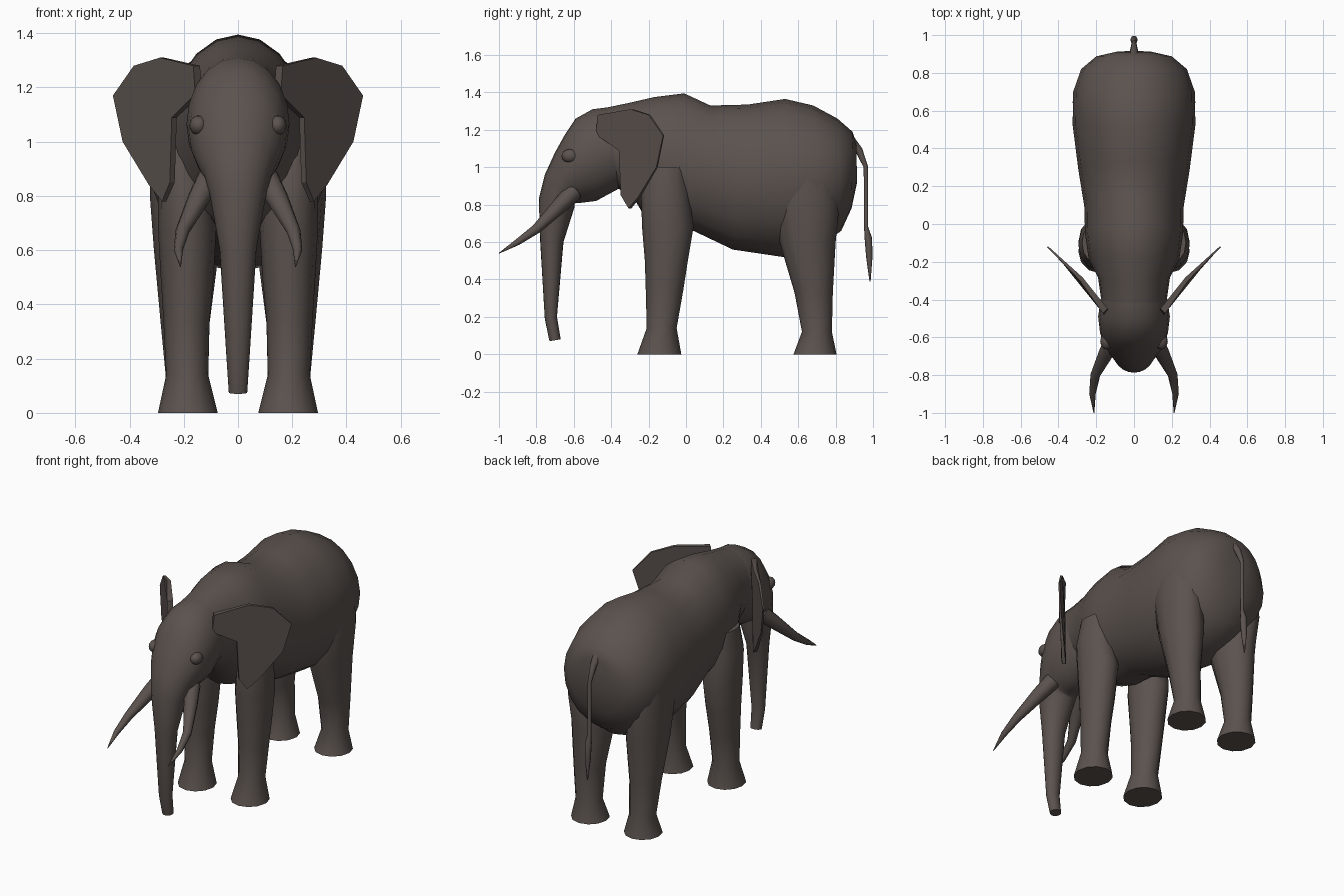
import bpy, math
from mathutils import Vector

if "Cube" in bpy.data.objects:
    bpy.data.objects.remove(bpy.data.objects["Cube"])

hide = bpy.data.materials.new("grey brown hide")
hide.diffuse_color = (0.105, 0.085, 0.077, 1)
hide.use_nodes = True
hide.node_tree.nodes["Principled BSDF"].inputs["Base Color"].default_value = hide.diffuse_color


def make(name, verts, faces, angle=50):
    me = bpy.data.meshes.new(name)
    me.from_pydata([tuple(v) for v in verts], [], faces)
    me.materials.append(hide)
    ob = bpy.data.objects.new(name, me)
    bpy.context.collection.objects.link(ob)
    bpy.ops.object.select_all(action='DESELECT')
    ob.select_set(True)
    bpy.context.view_layer.objects.active = ob
    bpy.ops.object.mode_set(mode='EDIT')
    bpy.ops.mesh.select_all(action='SELECT')
    bpy.ops.mesh.normals_make_consistent(inside=False)
    bpy.ops.object.mode_set(mode='OBJECT')
    bpy.ops.object.shade_smooth_by_angle(angle=math.radians(angle))
    return ob


def loft(name, rings, n, cap_start=True, cap_end=True, angle=50):
    """Skin elliptical rings given as (centre, half axis u, half axis v)."""
    verts, faces = [], []
    for c, u, v in rings:
        for i in range(n):
            a = 2 * math.pi * i / n
            verts.append(c + u * math.cos(a) + v * math.sin(a))
    for r in range(len(rings) - 1):
        for i in range(n):
            j = (i + 1) % n
            faces.append((r*n + i, r*n + j, (r+1)*n + j, (r+1)*n + i))
    if cap_start:
        faces.append(tuple(range(n)))
    if cap_end:
        faces.append(tuple(range(len(verts) - n, len(verts))))
    return make(name, verts, faces, angle)


def spine_rings(rows):
    """Rows: top point y,z, bottom point y,z and half width."""
    out = []
    for ty, tz, by, bz, w in rows:
        t, b = Vector((0, ty, tz)), Vector((0, by, bz))
        out.append(((t + b) / 2, (t - b) / 2, Vector((w, 0, 0))))
    return out


def sweep(name, path, n):
    """Round tube along points (x, y, z, radius)."""
    pts = [Vector(p[:3]) for p in path]
    rings = []
    for i, p in enumerate(pts):
        t = (pts[min(i + 1, len(pts) - 1)] - pts[max(i - 1, 0)]).normalized()
        u = t.cross(Vector((1, 0, 0))).normalized()
        rings.append((p, u * path[i][3], t.cross(u) * path[i][3]))
    return loft(name, rings, n)


# Body, rump to neck
neck = (-.42, 1.32, -.36, .885, .175)
loft("body", spine_rings([
    (.91, 1.13, .915, .92, .09), (.89, 1.19, .885, .78, .20),
    (.81, 1.26, .83, .66, .28), (.68, 1.33, .72, .58, .322),
    (.53, 1.365, .52, .52, .325), (.33, 1.335, .25, .56, .295),
    (.13, 1.33, .04, .66, .262), (-.01, 1.395, -.08, .66, .26),
    (-.17, 1.375, -.2, .70, .24), (-.30, 1.345, -.27, .82, .19), neck]),
    20, cap_end=False)

# Head bending down into the trunk
loft("head_and_trunk", spine_rings([
    neck, (-.50, 1.31, -.48, .82, .19), (-.59, 1.26, -.56, .81, .18),
    (-.65, 1.17, -.59, .808, .165), (-.70, 1.08, -.595, .805, .15),
    (-.755, .96, -.597, .80, .125), (-.787, .83, -.595, .79, .105),
    (-.78, .61, -.655, .60, .068), (-.755, .19, -.69, .20, .042),
    (-.73, .07, -.67, .08, .034)]), 20, cap_start=False)

# Leg sections: z, y front, y back, x inner, x outer
legs = {
    "front_leg": [(0, -.26, -.025, .075, .295), (.14, -.21, -.05, .11, .265),
                  (.34, -.215, -.015, .105, .275), (.5, -.22, .01, .09, .285),
                  (.68, -.235, .04, .08, .295), (.85, -.24, .02, .1, .295),
                  (1.0, -.2, 0, .15, .275)],
    "hind_leg": [(0, .575, .805, .075, .295), (.12, .62, .78, .11, .265),
                 (.33, .58, .785, .105, .285), (.6, .5, .8, .07, .31),
                 (.8, .47, .82, .1, .325), (.95, .5, .8, .15, .32)]}

# Ear outline in the side plane (y, z)
ear = [(-.47, 1.175), (-.46, 1.28), (-.29, 1.31), (-.195, 1.28), (-.12, 1.17),
       (-.155, 1.0), (-.25, .84), (-.30, .78), (-.34, .85), (-.35, 1.09)]

for s, side in ((1, "left"), (-1, "right")):
    for leg, rows in legs.items():
        loft(f"{side}_{leg}", [
            (Vector((s * (x0 + x1) / 2, (y0 + y1) / 2, z)),
             Vector(((x1 - x0) / 2, 0, 0)), Vector((0, (y1 - y0) / 2, 0)))
            for z, y0, y1, x0, x1 in rows], 12)

    # Ear flares outward and thins toward its tip
    verts = []
    for d in (1, -1):
        for y, z in ear:
            x = .28 + (y + .29) * (1.05 if y > -.29 else .75)
            t = d * (.004 + .05 * max(0, -.12 - y) * .8)
            verts.append((s * (x + t * .7), y - t * .7, z))
    n = len(ear)
    faces = [tuple(range(n)), tuple(range(n, 2 * n))]
    faces += [(i, (i + 1) % n, (i + 1) % n + n, i + n) for i in range(n)]
    make(f"{side}_ear", verts, faces, 30)

    # Tusk
    sweep(f"{side}_tusk", [(s * x, y, z, r) for x, y, z, r in (
        (.10, -.60, .87, .05), (.145, -.68, .79, .042), (.205, -.80, .67, .026),
        (.22, -.90, .60, .017), (.212, -1.0, .54, .002))], 8)

    # Eye
    bpy.ops.mesh.primitive_uv_sphere_add(segments=12, ring_count=8, radius=1,
                                         location=(s * .145, -.62, 1.06))
    eye = bpy.context.object
    eye.name = f"{side}_eye"
    eye.scale = (.034, .045, .037)
    eye.data.materials.append(hide)
    bpy.ops.object.shade_smooth()

# Tail with tuft
sweep("tail", [(0, .87, 1.15, .03), (0, .925, 1.09, .02), (0, .962, 1.0, .012),
               (0, .963, .68, .011), (0, .975, .62, .02), (0, .98, .52, .017),
               (0, .984, .39, .003)], 8)
